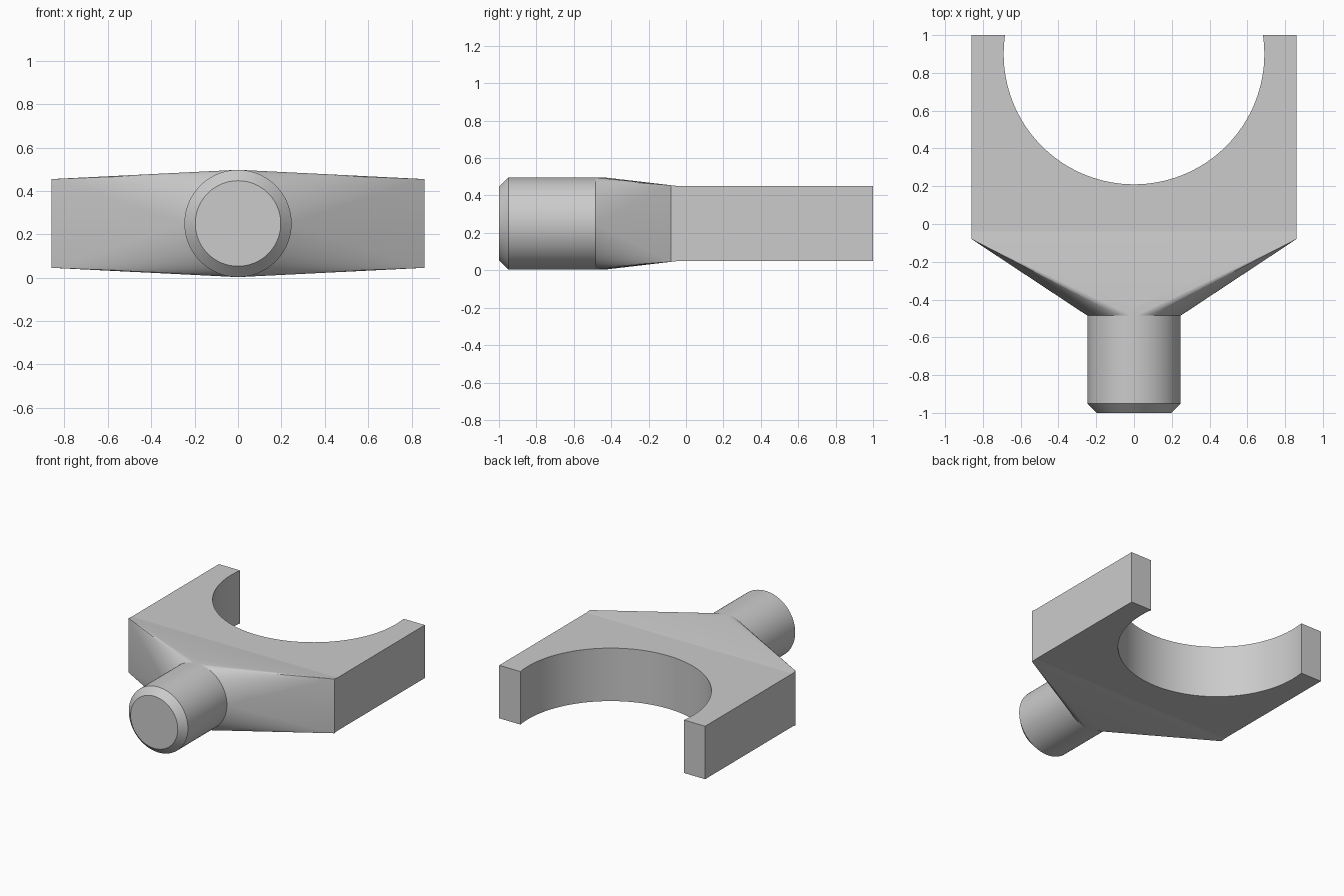
import bpy, bmesh, math

if "Cube" in bpy.data.objects:
    bpy.data.objects.remove(bpy.data.objects["Cube"], do_unlink=True)

MID, RADIUS, SIDES = 0.25, 0.247, 96
HALF_W, HALF_T = 0.86, 0.2

steel = bpy.data.materials.new("plain grey")
steel.use_nodes = True
grey = (0.6, 0.6, 0.6, 1)
steel.diffuse_color = grey
steel.node_tree.nodes["Principled BSDF"].inputs["Base Color"].default_value = grey


def ring(bm, y, r):
    """Circle of vertices around the shank axis."""
    angles = [2 * math.pi * i / SIDES for i in range(SIDES)]
    return [bm.verts.new((r * math.sin(a), y, MID + r * math.cos(a))) for a in angles]


def finish(bm, name):
    bmesh.ops.recalc_face_normals(bm, faces=bm.faces)
    mesh = bpy.data.meshes.new(name)
    bm.to_mesh(mesh)
    bm.free()
    mesh.materials.append(steel)
    obj = bpy.data.objects.new(name, mesh)
    bpy.context.collection.objects.link(obj)
    bpy.ops.object.select_all(action="DESELECT")
    obj.select_set(True)
    bpy.context.view_layer.objects.active = obj
    bpy.ops.object.shade_smooth_by_angle(angle=math.radians(6))
    return obj


# Tapered neck: hull from the round shank to the rectangular fork
bm = bmesh.new()
points = ring(bm, -0.485, RADIUS) + ring(bm, -0.44, RADIUS)
for y, half in ((-0.08, HALF_T + 0.0045), (-0.04, HALF_T)):
    for x in (-HALF_W, HALF_W):
        for s in (-1, 1):
            points.append(bm.verts.new((x, y, MID + s * half)))
hull = bmesh.ops.convex_hull(bm, input=points)
inside = {v for v in hull["geom_interior"] if isinstance(v, bmesh.types.BMVert)}
bmesh.ops.delete(bm, geom=list(inside), context="VERTS")
bm.normal_update()
back = [f for f in bm.faces if abs(f.normal.y) > 0.99 and f.calc_center_median().y > -0.1]
bmesh.ops.delete(bm, geom=back, context="FACES")

# Fork: flat plate with a round opening, open where it meets the neck
centre_y, bore = 0.9, 0.69
start = math.asin((1 - centre_y) / bore)
steps = 72
outline = [(-HALF_W, 1), (-HALF_W, -0.04), (HALF_W, -0.04), (HALF_W, 1)]
for i in range(steps + 1):
    a = start - (math.pi + 2 * start) * i / steps
    outline.append((bore * math.cos(a), centre_y + bore * math.sin(a)))
low = [bm.verts.new((x, y, MID - HALF_T)) for x, y in outline]
high = [bm.verts.new((x, y, MID + HALF_T)) for x, y in outline]
bm.faces.new(low)
bm.faces.new(high)
for i in range(len(outline)):
    if i != 1:
        j = (i + 1) % len(outline)
        bm.faces.new((low[i], low[j], high[j], high[i]))
bmesh.ops.remove_doubles(bm, verts=bm.verts, dist=0.0001)
finish(bm, "fork_body")

# Shank: cylinder with a chamfered tip
bm = bmesh.new()
rings = [ring(bm, y, r) for y, r in ((-1, 0.197), (-0.95, RADIUS), (-0.44, RADIUS))]
for a, b in zip(rings, rings[1:]):
    for i in range(SIDES):
        j = (i + 1) % SIDES
        bm.faces.new((a[i], a[j], b[j], b[i]))
bm.faces.new(rings[0])
bm.faces.new(rings[-1])
finish(bm, "shank")
